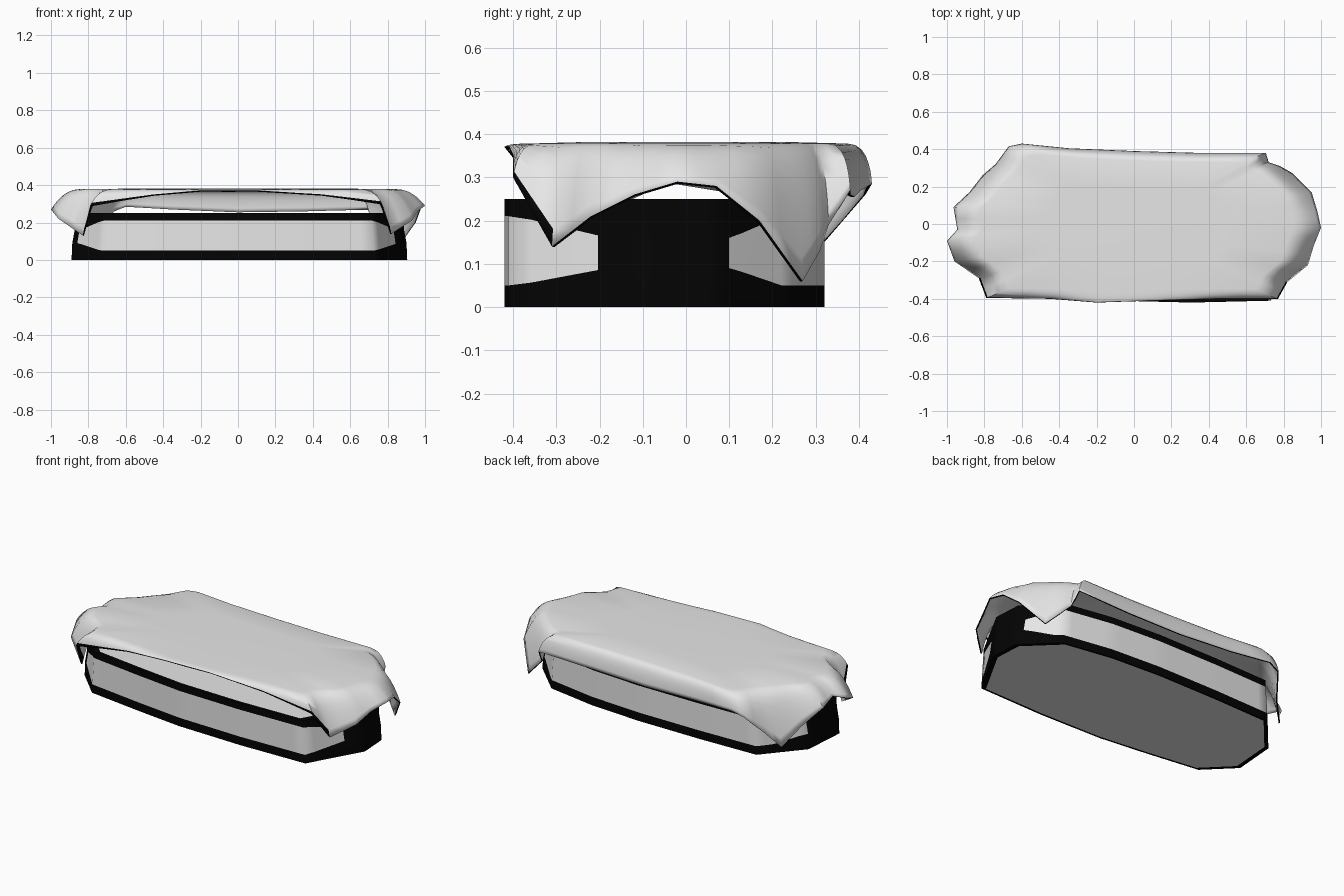
import bpy, bmesh
from mathutils import Vector

if "Cube" in bpy.data.objects:
    bpy.data.objects.remove(bpy.data.objects["Cube"])


def material(name, v):
    m = bpy.data.materials.new(name)
    m.diffuse_color = (v, v, v, 1)
    m.use_nodes = True
    m.node_tree.nodes["Principled BSDF"].inputs["Base Color"].default_value = m.diffuse_color
    return m


light = material("pale grey", 0.8)
black = material("black", 0.001)


def finish(bm, name, angle):
    bmesh.ops.recalc_face_normals(bm, faces=bm.faces)
    me = bpy.data.meshes.new(name)
    bm.to_mesh(me)
    bm.free()
    ob = bpy.data.objects.new(name, me)
    bpy.context.collection.objects.link(ob)
    me.materials.append(light)
    me.materials.append(black)
    bpy.context.view_layer.objects.active = ob
    ob.select_set(True)
    bpy.ops.object.shade_smooth_by_angle(angle=angle)
    ob.select_set(False)
    return ob


def refine(pts, n):
    """Insert n-1 points along every side of a closed outline."""
    pts = [Vector(p) for p in pts]
    return [p.lerp(pts[(i + 1) % len(pts)], k / n)
            for i, p in enumerate(pts) for k in range(n)]


def loft(bm, rings, rule):
    """Skin rings of points; rule(ring index, face centre) gives the material."""
    vs = [[bm.verts.new(p) for p in r] for r in rings]
    for j in range(len(vs) - 1):
        for i in range(len(vs[j])):
            k = (i + 1) % len(vs[j])
            f = bm.faces.new((vs[j][i], vs[j][k], vs[j + 1][k], vs[j + 1][i]))
            f.material_index = rule(j, f.calc_center_median())
    return vs


# Base: elongated many-sided block with black rims and ends, pale side panels
outline = refine([(-.73, -.33), (-.4, -.375), (-.1, -.41), (.31, -.42), (.73, -.41),
                  (.905, -.1), (.895, .07), (.71, .25), (.41, .30), (.09, .32),
                  (-.32, .32), (-.68, .31), (-.87, .09), (-.89, -.17)], 6)


def base_ring(z, s=1.0, squeeze=0.0):
    out = []
    for p in outline:
        t = max(0, min(1, (abs(p.x) - .74) / .12))
        out.append((p.x * s * (1 - .09 * z), p.y * s, z + squeeze * t))
    return out


bm = bmesh.new()
rings = [base_ring(0, .97), base_ring(0), base_ring(.05, 1, .04), base_ring(.21, 1, -.05),
         base_ring(.25), base_ring(.25, .96)]
vs = loft(bm, rings, lambda j, c: 0 if j == 2 and abs(c.x) < .845 else 1)
bm.faces.new(vs[0])
bm.faces.new(vs[-1])
finish(bm, "base", 1.25)

# Cloth: hem path, hanging low at the four corners
hem = refine([(-.79, -.395, .29), (-.45, -.4, .345), (-.2, -.42, .37), (.1, -.41, .37),
              (.45, -.4, .345), (.77, -.4, .30), (.82, -.31, .14), (.93, -.22, .21),
              (.96, -.12, .26), (1, -.02, .29), (.98, .07, .28), (.95, .17, .2),
              (.85, .27, .06), (.78, .31, .13), (.72, .33, .19), (.705, .38, .27),
              (.35, .38, .26), (0, .39, .255), (-.35, .405, .27), (-.6, .43, .285),
              (-.67, .415, .26), (-.74, .32, .15), (-.81, .26, .06), (-.88, .17, .17),
              (-.965, .09, .27), (-.945, -.03, .29), (-1, -.09, .27), (-.96, -.20, .22),
              (-.83, -.29, .13)], 2)


def cloth_ring(t):
    out = []
    for h in hem:
        # long sides drop steeply, ends slope away more gently
        end = max(0, min(1, (abs(h.x) - .7) / .2))
        top = Vector((h.x * .85, h.y * .87, .378))
        bend = Vector((h.x * (.965 - .035 * end), h.y * (.985 - .045 * end), .378))
        out.append(top * (1 - t) ** 2 + bend * (2 * t * (1 - t)) + h * t * t)
    return out


bm = bmesh.new()
inner = [Vector((p.x * .6, p.y * .6, .382)) for p in cloth_ring(0)]
steps = [0, .2, .4, .55, .7, .82, .91, 1]
vs = loft(bm, [inner] + [cloth_ring(t) for t in steps],
          lambda j, c: 1 if j == len(steps) - 1 and c.y < -.31 else 0)
bm.faces.new(vs[0])
cloth = finish(bm, "draped_cloth", 1.0)
# make the skin face upward, then thicken inward with a black hem edge
if max(cloth.data.polygons, key=lambda p: p.area).normal.z < 0:
    cloth.data.flip_normals()
sol = cloth.modifiers.new("thickness", "SOLIDIFY")
sol.thickness = .008
sol.offset = -1
sol.material_offset_rim = 1
